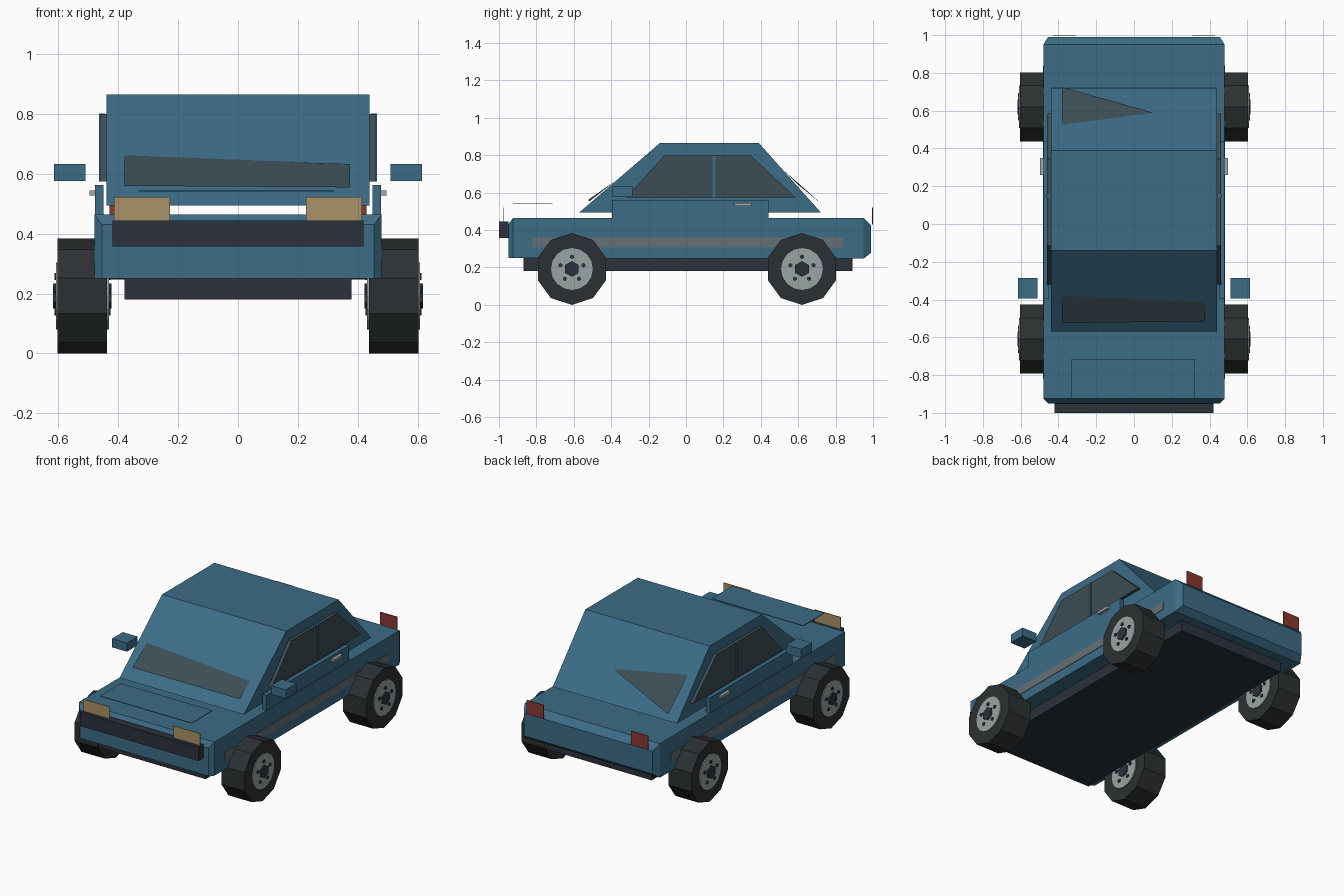
import bpy, bmesh, math
from mathutils import Matrix

if "Cube" in bpy.data.objects:
    bpy.data.objects.remove(bpy.data.objects["Cube"])


def material(name, rgb):
    m = bpy.data.materials.new(name)
    m.diffuse_color = (*rgb, 1)
    m.use_nodes = True
    m.node_tree.nodes["Principled BSDF"].inputs["Base Color"].default_value = m.diffuse_color
    return m


BLUE = material("blue_paint", (0.045, 0.15, 0.24))
GLASS = material("dark_glass", (0.045, 0.075, 0.09))
DARK = material("dark_trim", (0.025, 0.032, 0.045))
TYRE = material("rubber", (0.025, 0.03, 0.032))
RIM = material("rim_grey", (0.33, 0.37, 0.37))
TRIM = material("side_trim_grey", (0.13, 0.16, 0.18))
CHROME = material("handle_grey", (0.35, 0.38, 0.4))
TAN = material("lamp_tan", (0.4, 0.29, 0.14))
RED = material("lamp_red", (0.25, 0.04, 0.03))


def finish(name, bm, mat):
    bmesh.ops.recalc_face_normals(bm, faces=bm.faces)
    me = bpy.data.meshes.new(name)
    bm.to_mesh(me)
    bm.free()
    me.materials.append(mat)
    ob = bpy.data.objects.new(name, me)
    bpy.context.collection.objects.link(ob)
    return ob


def box(name, x, y, z, mat):
    """Box from min/max ranges."""
    bm = bmesh.new()
    bmesh.ops.create_cube(bm, size=1)
    for v in bm.verts:
        v.co = [r[0] + (c + 0.5) * (r[1] - r[0]) for c, r in zip(v.co, (x, y, z))]
    return finish(name, bm, mat)


def loft(name, rings, mat):
    """Closed solid through matching rings of points."""
    bm = bmesh.new()
    rings = [[bm.verts.new(p) for p in r] for r in rings]
    n = len(rings[0])
    for a, b in zip(rings, rings[1:]):
        for i in range(n):
            j = (i + 1) % n
            bm.faces.new((a[i], a[j], b[j], b[i]))
    bm.faces.new(rings[0])
    bm.faces.new(rings[-1])
    return finish(name, bm, mat)


def prism(name, profile, x0, x1, mat):
    """Side profile (y, z) extruded across x."""
    return loft(name, [[(x, y, z) for y, z in profile] for x in (x0, x1)], mat)


def sheet(name, pts, mat):
    bm = bmesh.new()
    bm.faces.new([bm.verts.new(p) for p in pts])
    return finish(name, bm, mat)


def disc(name, centre, r, width, sides, mat):
    """Cylinder along x with a corner pointing up."""
    bm = bmesh.new()
    bmesh.ops.create_cone(bm, cap_ends=True, segments=sides, radius1=r, radius2=r, depth=width)
    v = bm.verts[:]
    bmesh.ops.rotate(bm, verts=v, matrix=Matrix.Rotation(math.pi / 2, 3, 'Y'))
    top = max(v, key=lambda p: p.co.z).co
    bmesh.ops.rotate(bm, verts=v, matrix=Matrix.Rotation(math.atan2(top.y, top.z), 3, 'X'))
    bmesh.ops.translate(bm, verts=v, vec=centre)
    return finish(name, bm, mat)


# Lower body with chamfered ends: (y, half width, bottom, top)
sections = [(-0.95, 0.455, 0.25, 0.43), (-0.925, 0.48, 0.25, 0.465),
            (0.95, 0.48, 0.247, 0.465), (0.99, 0.455, 0.28, 0.425)]
loft("lower_body", [[(-w, y, b), (w, y, b), (w, y, t), (-w, y, t)]
                    for y, w, b, t in sections], BLUE)
box("chassis", (-0.38, 0.38), (-0.87, 0.89), (0.18, 0.25), DARK)

# Cabin, front and rear glass, bonnet panel, bumper
prism("cabin", [(-0.57, 0.495), (-0.14, 0.865), (0.39, 0.865), (0.72, 0.495)], -0.44, 0.44, BLUE)
sheet("windscreen", [(-0.38, -0.525, 0.56), (0.375, -0.515, 0.555),
                     (0.375, -0.415, 0.633), (-0.38, -0.38, 0.662)], GLASS)
sheet("rear_window", [(-0.38, 0.525, 0.717), (-0.38, 0.725, 0.54), (0.10, 0.59, 0.65)], GLASS)
box("bonnet_panel", (-0.33, 0.32), (-0.925, -0.715), (0.541, 0.545), BLUE)
box("front_bumper", (-0.42, 0.42), (-1.0, -0.95), (0.357, 0.445), DARK)


def span(s, a, b):
    return sorted((s * a, s * b))


for s, side in ((-1, "left"), (1, "right")):
    # Doors, side glass and pillar
    box(f"{side}_door", span(s, 0.45, 0.478), (-0.395, 0.44), (0.38, 0.562), BLUE)
    prism(f"{side}_side_window", [(-0.32, 0.575), (-0.115, 0.80), (0.345, 0.80), (0.585, 0.575)],
          s * 0.435, s * 0.46, GLASS)
    box(f"{side}_pillar", span(s, 0.445, 0.465), (0.143, 0.158), (0.575, 0.802), BLUE)
    # Handle, trim strip, mirror
    box(f"{side}_door_handle", span(s, 0.478, 0.497), (0.26, 0.35), (0.528, 0.545), CHROME)
    box(f"{side}_trim_strip", span(s, 0.475, 0.483), (-0.82, 0.84), (0.308, 0.36), TRIM)
    box(f"{side}_mirror", span(s, 0.51, 0.615), (-0.395, -0.287), (0.577, 0.633), BLUE)
    # Lamps
    box(f"{side}_headlight", span(s, 0.228, 0.415), (-0.977, -0.973), (0.43, 0.522), TAN)
    box(f"{side}_tail_light", span(s, 0.31, 0.43), (0.995, 0.999), (0.43, 0.52), RED)
    # Wheels with rims, hub caps and five bolts
    for y, end in ((-0.61, "front"), (0.62, "rear")):
        n = f"{side}_{end}"
        c = (s * 0.52, y, 0.192)
        disc(f"{n}_tyre", c, 0.192, 0.165, 10, TYRE)
        disc(f"{n}_rim", c, 0.112, 0.178, 16, RIM)
        disc(f"{n}_hub", c, 0.042, 0.195, 6, DARK)
        for i in range(5):
            a = math.radians(18 + 72 * i)
            disc(f"{n}_bolt_{i + 1}", (c[0], y + 0.065 * math.cos(a), c[2] + 0.065 * math.sin(a)),
                 0.012, 0.188, 6, DARK)
